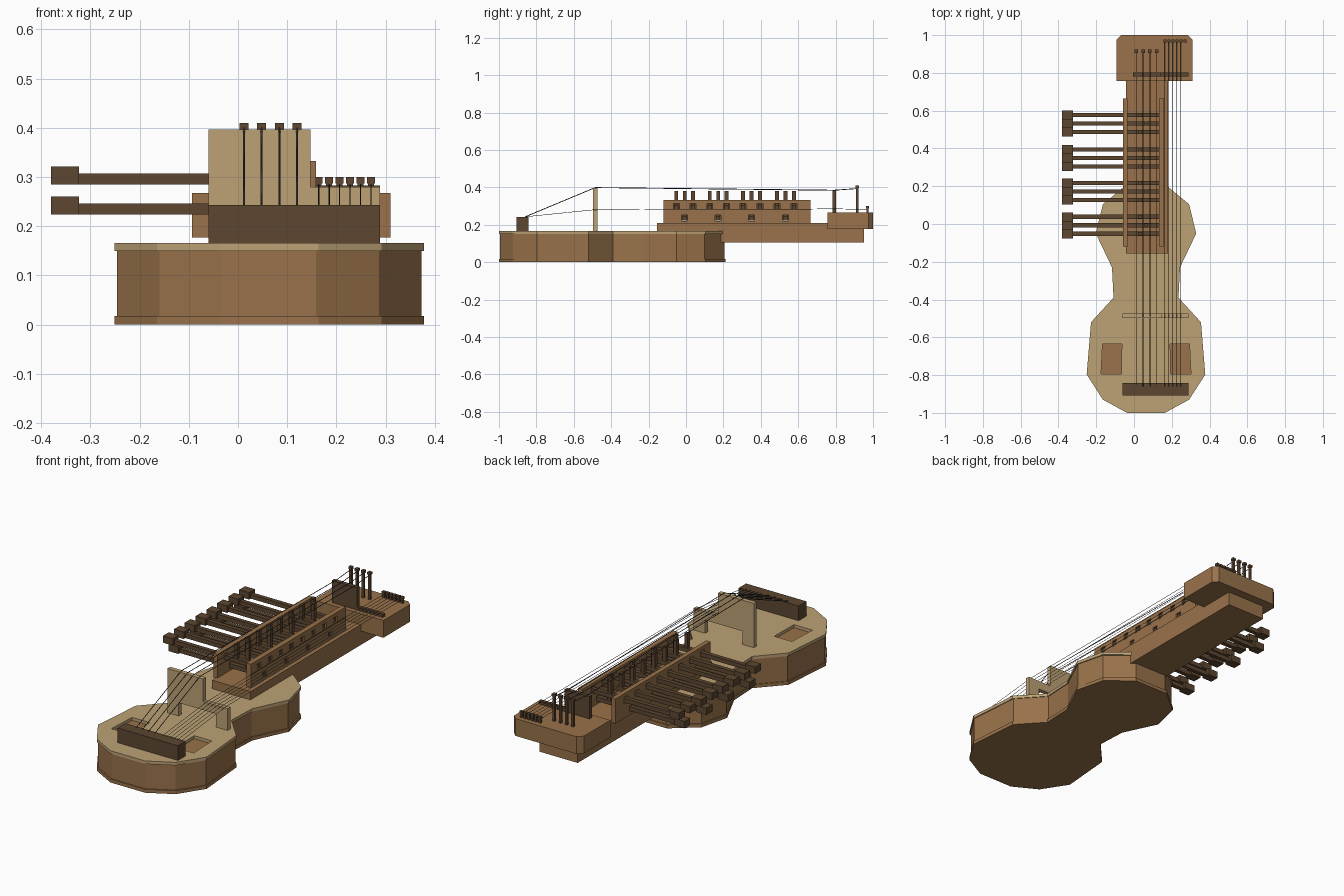
import bpy, bmesh
from mathutils import Vector

if "Cube" in bpy.data.objects:
    bpy.data.objects.remove(bpy.data.objects["Cube"])

CX = 0.0635  # centre line of the body


def material(name, rgb):
    m = bpy.data.materials.new(name)
    m.diffuse_color = (*rgb, 1)
    m.use_nodes = True
    m.node_tree.nodes["Principled BSDF"].inputs["Base Color"].default_value = m.diffuse_color
    return m


TAN = material("pale_wood", (0.51, 0.36, 0.18))
BROWN = material("brown_wood", (0.32, 0.17, 0.07))
DARK = material("dark_wood", (0.11, 0.062, 0.03))
WIRE = material("string_metal", (0.06, 0.06, 0.06))


def finish(name, bm, mat):
    bmesh.ops.recalc_face_normals(bm, faces=bm.faces)
    me = bpy.data.meshes.new(name)
    bm.to_mesh(me)
    bm.free()
    me.materials.append(mat)
    ob = bpy.data.objects.new(name, me)
    bpy.context.collection.objects.link(ob)
    return ob


def add_box(bm, x, y, z):
    vs = bmesh.ops.create_cube(bm, size=1)["verts"]
    for v in vs:
        v.co = Vector([(a + b) / 2 + c * (b - a) for (a, b), c in zip((x, y, z), v.co)])


def boxes(name, mat, *items):
    bm = bmesh.new()
    for it in items:
        add_box(bm, *it)
    return finish(name, bm, mat)


def add_prism(bm, pts, lo, hi, place):
    f = bm.faces.new([bm.verts.new(place(a, b, lo)) for a, b in pts])
    ex = bmesh.ops.extrude_face_region(bm, geom=[f])["geom"]
    d = Vector(place(0, 0, hi)) - Vector(place(0, 0, lo))
    bmesh.ops.translate(bm, vec=d, verts=[g for g in ex if isinstance(g, bmesh.types.BMVert)])


def flat(a, b, h):
    return (a, b, h)


def upright(a, b, h):
    return (a, h, b)


def prism(name, mat, pts, lo, hi, place=flat):
    bm = bmesh.new()
    add_prism(bm, pts, lo, hi, place)
    return finish(name, bm, mat)


def cut(ob, cutter):
    mod = ob.modifiers.new("holes", "BOOLEAN")
    mod.operation = "DIFFERENCE"
    mod.solver = "EXACT"
    mod.object = cutter
    bpy.context.view_layer.objects.active = ob
    bpy.ops.object.modifier_apply(modifier=mod.name)
    bpy.data.objects.remove(cutter)


# Body: waisted outline given as half widths, mirrored about the centre line
HALF = [(0.10, -1.0), (0.228, -0.93), (0.314, -0.797), (0.291, -0.52), (0.172, -0.39),
        (0.18, -0.23), (0.266, -0.05), (0.228, 0.105), (0.10, 0.21)]


def outline(inset):
    k = [(w - inset, y + (inset if y < -0.9 else -inset if y > 0.1 else 0)) for w, y in HALF]
    return [(CX + w, y) for w, y in k] + [(CX - w, y) for w, y in reversed(k)]


prism("body_back", BROWN, outline(0), 0, 0.018)
prism("body_sides", BROWN, outline(0.005), 0.018, 0.15)
top = prism("body_top", TAN, outline(0), 0.15, 0.166)

# Sound holes, one on each side
bm = bmesh.new()
for s in (-1, 1):
    add_prism(bm, [(CX + s * w, y) for w, y in
                   ((0.230, -0.635), (0.128, -0.635), (0.130, -0.795), (0.238, -0.795))],
              0.14, 0.18, flat)
cut(top, finish("sound_hole_cutter", bm, BROWN))

# Neck and chamfered peg head
boxes("neck", BROWN, ((-0.042, 0.18), (-0.155, 0.953), (0.105, 0.21)))
prism("peg_head", BROWN, [(-0.093, 0.757), (0.31, 0.757), (0.31, 0.975), (0.285, 1.0),
                          (-0.068, 1.0), (-0.093, 0.975)], 0.177, 0.267)

# Keys: groups of two upper keys and one lower key
keys = []
for c in (-0.007, 0.172, 0.35, 0.532):
    keys += [(c - 0.045, 0.285, 0.03), (c, 0.224, 0.065), (c + 0.045, 0.285, 0.03)]

# Key box boards with a slot for each key
for name, x in (("key_board_left", (-0.058, -0.034)), ("key_board_right", (0.132, 0.158))):
    board = boxes(name, BROWN, (x, (-0.12, 0.665), (0.205, 0.333)))
    slots = boxes("slot_cutter", BROWN, *[((x[0] - 0.02, x[1] + 0.02), (y - 0.016, y + 0.016),
                                           (z - 0.003, z + 0.028)) for y, z, _ in keys])
    cut(board, slots)

for i, (y, z, tx) in enumerate(keys):
    boxes(f"key_{i + 1}", DARK,
          ((-0.325, 0.155), (y - 0.011, y + 0.011), (z, z + 0.022)),
          ((-0.38, -0.323), (y - 0.024, y + 0.024), (z, z + 0.036)),
          ((tx - 0.009, tx + 0.009), (y - 0.01, y + 0.01), (z + 0.01, 0.381)))

# Stepped bridge on two legs, and tailpiece
prism("bridge", TAN, [(-0.06, 0.166), (0.005, 0.166), (0.005, 0.235), (0.222, 0.235), (0.222, 0.166),
                      (0.288, 0.166), (0.288, 0.28), (0.147, 0.28), (0.147, 0.397), (-0.06, 0.397)],
      -0.497, -0.474, upright)
boxes("tailpiece", DARK, ((-0.06, 0.288), (-0.907, -0.843), (0.166, 0.243)))

# Stepped nut
prism("nut", DARK, [(-0.005, 0.26), (0.288, 0.26), (0.288, 0.283), (0.14, 0.283),
                    (0.14, 0.383), (-0.005, 0.383)], 0.782, 0.802, upright)

# Strings with their tuning pegs
SETS = (("melody", [0.012 + 0.036 * i for i in range(4)], 0.915, 0.41, 0.009, 0.397, 0.385, 0.0022),
        ("drone", [0.164 + 0.0212 * i for i in range(6)], 0.97, 0.30, 0.008, 0.28, 0.285, 0.0013))
for kind, xs, py, pz, r, bz, nz, thick in SETS:
    cu = bpy.data.curves.new(f"{kind}_strings", "CURVE")
    cu.dimensions = "3D"
    cu.bevel_depth = thick
    cu.bevel_resolution = 0
    cu.materials.append(WIRE)
    for i, x in enumerate(xs):
        boxes(f"{kind}_peg_{i + 1}", DARK,
              ((x - 0.006, x + 0.006), (py - 0.006, py + 0.006), (0.26, pz - 0.012)),
              ((x - r, x + r), (py - r, py + r), (pz - 0.013, pz)))
        sp = cu.splines.new("POLY")
        path = [(-0.86, 0.243), (-0.485, bz + thick), (0.792, nz), (py, pz - 0.016)]
        sp.points.add(len(path) - 1)
        for p, (y, z) in zip(sp.points, path):
            p.co = (x, y, z, 1)
    bpy.context.collection.objects.link(bpy.data.objects.new(f"{kind}_strings", cu))
